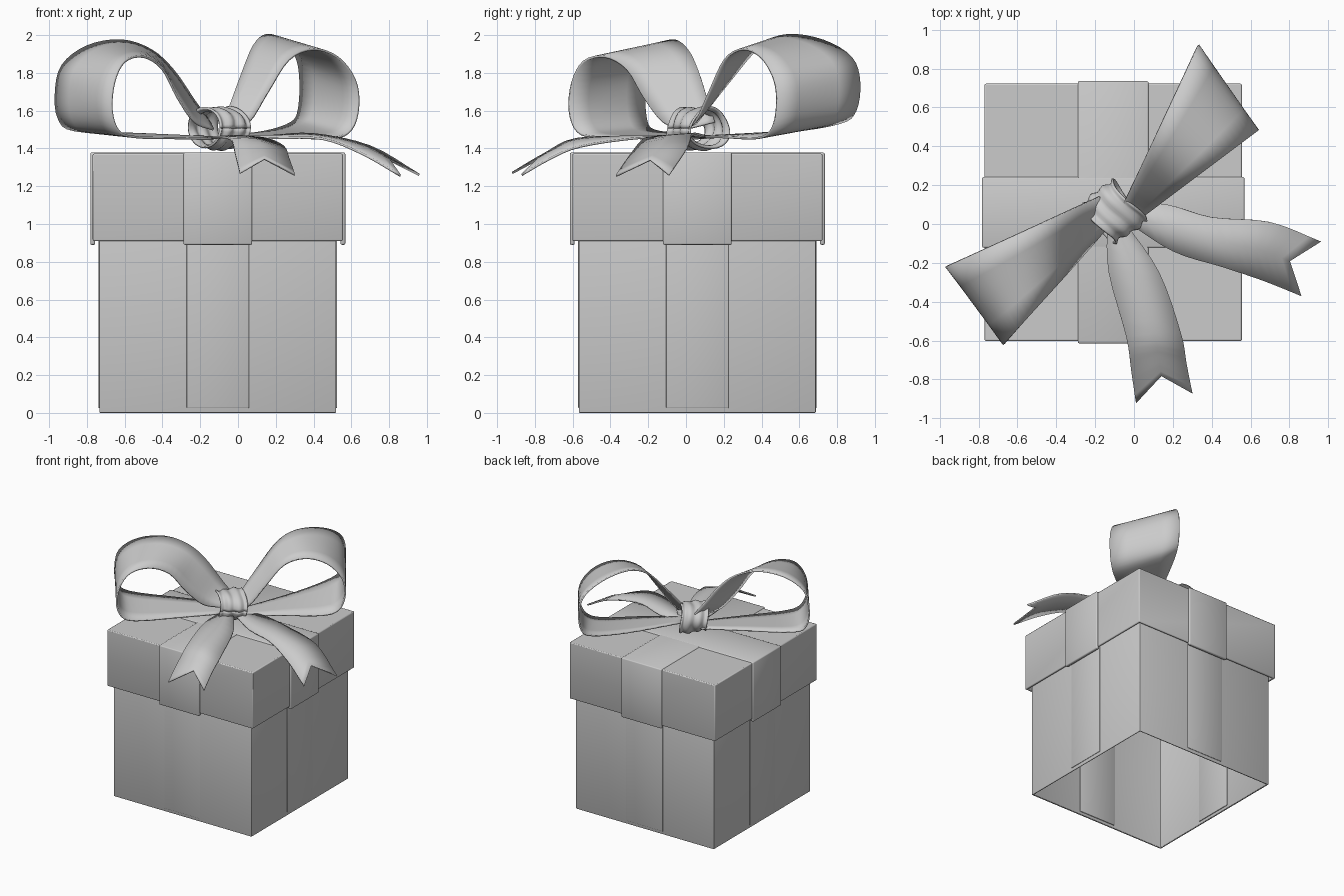
import bpy, bmesh, math
from mathutils import Vector

if "Cube" in bpy.data.objects:
    bpy.data.objects.remove(bpy.data.objects["Cube"])

CX, CY = -0.107, 0.06   # box centre in plan


def make(name, verts, faces, thick=0.0, offset=-1.0, bevel=0.0, angle=35):
    me = bpy.data.meshes.new(name)
    me.from_pydata([tuple(v) for v in verts], [], faces)
    bm = bmesh.new()
    bm.from_mesh(me)
    bmesh.ops.recalc_face_normals(bm, faces=bm.faces)
    bm.to_mesh(me)
    bm.free()
    ob = bpy.data.objects.new(name, me)
    bpy.context.collection.objects.link(ob)
    if thick:
        m = ob.modifiers.new("thickness", 'SOLIDIFY')
        m.thickness, m.offset, m.use_even_offset = thick, offset, True
    if bevel:
        m = ob.modifiers.new("bevel", 'BEVEL')
        m.width, m.segments, m.limit_method = bevel, 2, 'ANGLE'
    bpy.ops.object.select_all(action='DESELECT')
    ob.select_set(True)
    bpy.context.view_layer.objects.active = ob
    bpy.ops.object.shade_smooth_by_angle(angle=math.radians(angle))
    return ob


def shell(name, half, z0, z1, thick, closed_top, bevel):
    """Square wall ring, optionally roofed, open underneath."""
    v = [(CX + sx * half, CY + sy * half, z) for z in (z0, z1)
         for sx, sy in ((-1, -1), (1, -1), (1, 1), (-1, 1))]
    f = [(i, (i + 1) % 4, (i + 1) % 4 + 4, i + 4) for i in range(4)]
    if closed_top:
        f.append((4, 5, 6, 7))
    return make(name, v, f, thick, -1, bevel)


def smooth(points, n=4):
    """Catmull-Rom resampling of a path."""
    p = [Vector(q) for q in points]
    p = [2 * p[0] - p[1]] + p + [2 * p[-1] - p[-2]]
    out = []
    for i in range(1, len(p) - 2):
        a, b, c, d = p[i - 1:i + 3]
        for k in range(n):
            t = k / n
            out.append(0.5 * (2 * b + (c - a) * t + (2 * a - 5 * b + 4 * c - d) * t * t
                              + (3 * b - a - 3 * c + d) * t ** 3))
    return out + [p[-2]]


def loft(name, columns, thick, offset=0.0):
    n, v = len(columns[0]), [p for c in columns for p in c]
    f = [(c * n + i, c * n + i + 1, (c + 1) * n + i + 1, (c + 1) * n + i)
         for c in range(len(columns) - 1) for i in range(n - 1)]
    return make(name, v, f, thick, offset, angle=50)


# Box body and lid
shell("box_body", 0.627, 0.0, 1.34, 0.012, False, 0.005)
shell("box_lid", 0.662, 0.91, 1.372, 0.018, True, 0.007)

# Flat ribbon on the lid: two crossing inverted U strips
for k, name in enumerate(("lid_ribbon_across", "lid_ribbon_along")):
    r, hw, top = 0.675, 0.182, 1.379 - 0.001 * k
    v = []
    for s in (-hw, hw):
        for a, z in ((-r, 0.89), (-r, top), (r, top), (r, 0.89)):
            v.append((CX + (s if k else a), CY + (a if k else s), z))
    ob = make(name, v, [(0, 1, 5, 4), (1, 2, 6, 5), (2, 3, 7, 6)], 0.026, -1, 0.008)
    if ob.data.polygons[1].normal.z < 0:
        ob.data.flip_normals()

# Flat ribbon on the four body walls
for i in range(4):
    c, s = round(math.cos(i * math.pi / 2)), round(math.sin(i * math.pi / 2))
    v = [(CX + c * 0.631 - s * a, CY + s * 0.631 + c * a, z)
         for a, z in ((-0.165, 0.025), (0.165, 0.025), (0.165, 1.33), (-0.165, 1.33))]
    ob = make("body_ribbon_%d" % (i + 1), v, [(0, 1, 2, 3)], 0.022, -1, 0.004)
    if ob.data.polygons[0].normal.dot(Vector((c, s, 0))) < 0:
        ob.data.flip_normals()

# Bow loops: each edge is an (x, z) curve in an upright plane y = a + b * x
loops = {
    "bow_loop_right": (
        (0.005, 0.745, [(-0.04, 1.51), (0.06, 1.54), (0.16, 1.70), (0.27, 1.87), (0.40, 1.925),
                        (0.53, 1.88), (0.62, 1.76), (0.637, 1.62), (0.60, 1.50), (0.50, 1.455),
                        (0.25, 1.46), (-0.02, 1.46)]),
        (0.22, 2.12, [(-0.08, 1.53), (-0.05, 1.61), (0.01, 1.77), (0.08, 1.94), (0.15, 2.0),
                      (0.24, 1.97), (0.31, 1.88), (0.33, 1.75), (0.32, 1.60), (0.28, 1.535),
                      (0.15, 1.49), (-0.04, 1.465)])),
    "bow_loop_left": (
        (0.135, 1.127, [(-0.13, 1.50), (-0.23, 1.54), (-0.32, 1.67), (-0.40, 1.82), (-0.50, 1.885),
                        (-0.60, 1.86), (-0.655, 1.75), (-0.668, 1.60), (-0.63, 1.49), (-0.54, 1.46),
                        (-0.35, 1.455), (-0.13, 1.45)]),
        (0.221, 0.4545, [(-0.15, 1.54), (-0.23, 1.65), (-0.34, 1.81), (-0.46, 1.92), (-0.62, 1.972),
                         (-0.80, 1.94), (-0.93, 1.84), (-0.965, 1.70), (-0.95, 1.56), (-0.86, 1.495),
                         (-0.50, 1.475), (-0.15, 1.46)])),
}
for name, edges in loops.items():
    a, b = (smooth([(x, y0 + m * x, z) for x, z in pts]) for y0, m, pts in edges)
    loft(name, [[p.lerp(q, k / 4) for p, q in zip(a, b)] for k in range(5)], 0.012)

# Forked tails: left edge, centre line ending in the notch, right edge
tails = {
    "bow_tail_front": (
        [(-0.14, 0.0, 1.455), (-0.13, -0.25, 1.46), (-0.04, -0.58, 1.45), (-0.015, -0.75, 1.37), (0.01, -0.92, 1.27)],
        [(-0.10, 0.0, 1.46), (0.01, -0.25, 1.465), (0.10, -0.56, 1.445), (0.125, -0.68, 1.40), (0.14, -0.78, 1.345)],
        [(-0.04, 0.0, 1.455), (0.13, -0.25, 1.455), (0.24, -0.56, 1.41), (0.27, -0.72, 1.345), (0.30, -0.87, 1.26)]),
    "bow_tail_right": (
        [(-0.05, 0.11, 1.455), (0.17, 0.10, 1.465), (0.40, 0.035, 1.475), (0.70, 0.01, 1.41), (0.96, -0.09, 1.26)],
        [(-0.05, 0.06, 1.46), (0.18, -0.02, 1.465), (0.42, -0.09, 1.465), (0.63, -0.13, 1.42), (0.80, -0.19, 1.34)],
        [(-0.05, 0.02, 1.455), (0.20, -0.14, 1.455), (0.45, -0.22, 1.45), (0.66, -0.29, 1.37), (0.86, -0.37, 1.255)]),
}
for name, cols in tails.items():
    loft(name, [smooth(c) for c in cols], 0.012)

# Knot: creased band wrapped round the middle of the bow
u, w, up = Vector((0.76, 0.65, 0)), Vector((0.65, -0.76, 0)), Vector((0, 0, 1))
centre = Vector((-0.105, 0.06, 1.507))
profile = [(-0.10, 1.0), (-0.07, 0.90), (-0.035, 1.04), (0.0, 0.95), (0.04, 1.07), (0.075, 0.93), (0.10, 1.04)]
rows = [(p.x, p.y) for p in smooth([(d, r, 0) for d, r in profile], 3)]
knot = []
for i in range(33):
    t = 2 * math.pi * i / 32
    col = []
    for d, r in rows:
        k = r + 0.05 * math.sin(3 * t + 25 * d)
        shift = d + 0.012 * math.sin(2 * t + 0.6)
        col.append(centre + u * shift + w * (0.132 * k * math.cos(t)) + up * (0.104 * k * math.sin(t)))
    knot.append(col)
loft("bow_knot", knot, 0.012)
